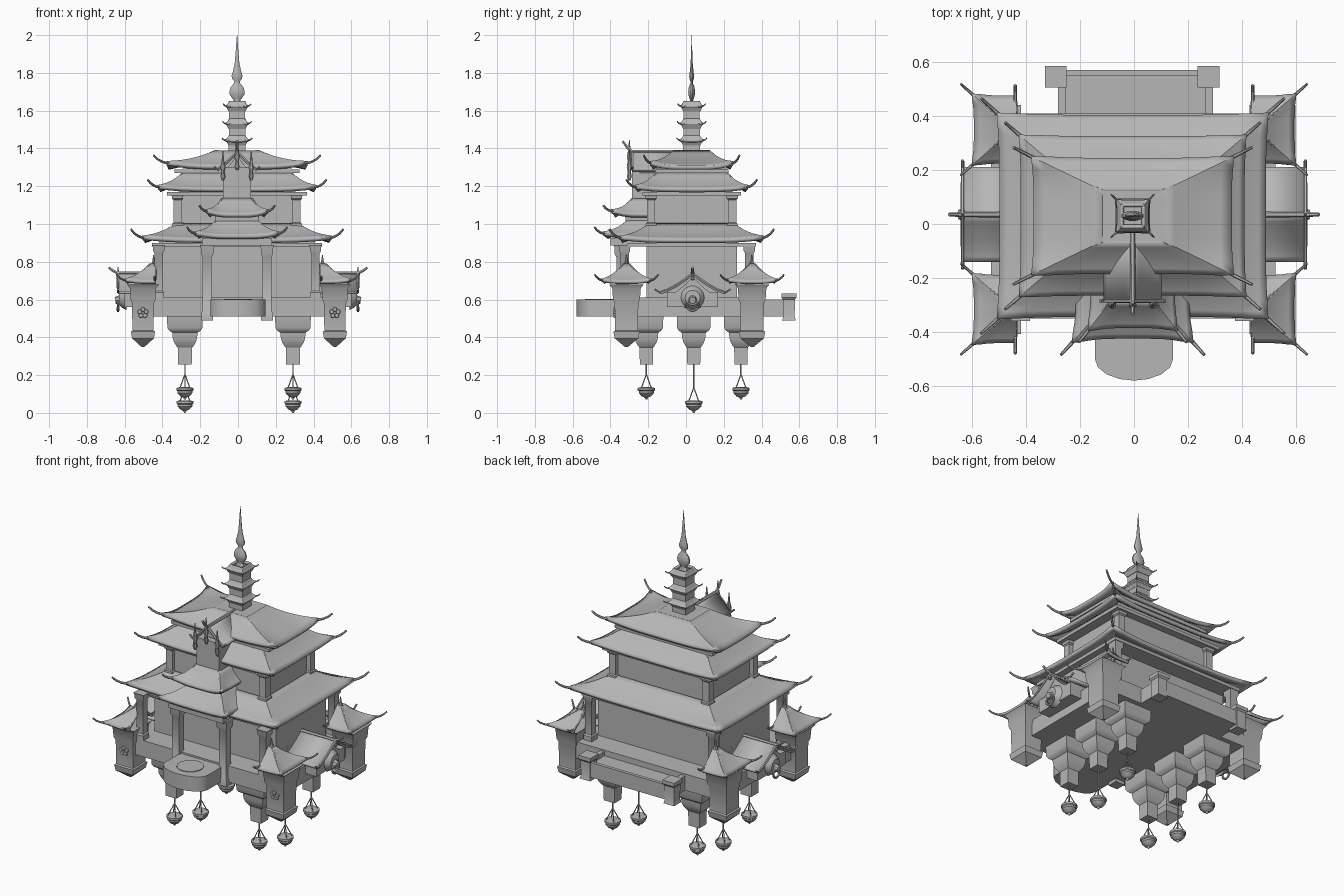
import bpy, bmesh, math
from mathutils import Vector

cube = bpy.data.objects.get("Cube")
if cube:
    bpy.data.objects.remove(cube)

stone = bpy.data.materials.new("stone_grey")
stone.use_nodes = True
GREY = (0.47, 0.47, 0.47, 1)
stone.diffuse_color = GREY
stone.node_tree.nodes["Principled BSDF"].inputs["Base Color"].default_value = GREY
CX, CY = -0.005, 0.03
parts = []


def finish(name, bm):
    me = bpy.data.meshes.new(name)
    bmesh.ops.remove_doubles(bm, verts=bm.verts, dist=0.0002)
    bmesh.ops.recalc_face_normals(bm, faces=bm.faces)
    bm.to_mesh(me)
    bm.free()
    ob = bpy.data.objects.new(name, me)
    bpy.context.collection.objects.link(ob)
    me.materials.append(stone)
    parts.append(ob)
    return ob


def loft(name, rings):
    """Closed skin through rings of equal point count, capped at both ends."""
    bm = bmesh.new()
    rows = [[bm.verts.new(p) for p in r] for r in rings]
    n = len(rows[0])
    for a, b in zip(rows, rows[1:]):
        for i in range(n):
            bm.faces.new((a[i], a[(i + 1) % n], b[(i + 1) % n], b[i]))
    bm.faces.new(rows[0][::-1])
    bm.faces.new(rows[-1])
    return finish(name, bm)


def box(name, x0, x1, y0, y1, z0, z1):
    return loft(name, [[(x0, y0, z), (x1, y0, z), (x1, y1, z), (x0, y1, z)] for z in (z0, z1)])


def stack(name, x, y, prof, ratio=1.0, sides=4):
    """Upright turned or square part from (height, half width) pairs."""
    k = 1 / math.cos(math.pi / sides) if sides == 4 else 1
    angs = [2 * math.pi * (i + 0.5) / sides for i in range(sides)]
    return loft(name, [[(x + r * k * math.cos(a), y + r * k * ratio * math.sin(a), z)
                        for a in angs] for z, r in prof])


def tube(name, pts, r0, r1, sides=6):
    """Tapered bar along a path."""
    pts = [Vector(p) for p in pts]
    rings = []
    for i, p in enumerate(pts):
        d = (pts[min(i + 1, len(pts) - 1)] - pts[max(i - 1, 0)]).normalized()
        u = d.cross(Vector((0, 0, 1)) if abs(d.z) < 0.95 else Vector((1, 0, 0))).normalized()
        v = d.cross(u)
        r = r0 + (r1 - r0) * i / (len(pts) - 1)
        rings.append([p + r * (math.cos(2 * math.pi * k / sides) * u +
                               math.sin(2 * math.pi * k / sides) * v) for k in range(sides)])
    return loft(name, rings)


def thicken(ob, t):
    m = ob.modifiers.new("thickness", 'SOLIDIFY')
    m.thickness, m.offset = t, 0


def roof(name, x, y, z0, z1, eave, top, flare, lift, curl, thick=0.022, ridge=0.011, cut=None):
    """Sweeping hipped roof: concave slopes, raised corners, long curled hip ridges."""
    def point(side, u, t):
        hx = top[0] + (eave[0] - top[0]) * (1 - t)
        hy = top[1] + (eave[1] - top[1]) * (1 - t)
        e = (1 - t) ** 2 * abs(u) ** 4
        z = z0 + (z1 - z0) * (0.6 * t + 0.4 * t * t) + lift * e
        a, b = u * (hx + flare * e), hy + flare * e
        c, d = hx + flare * e, u * (hy + flare * e)
        px, py = ((a, -b), (c, d), (-a, b), (-c, -d))[side]
        return Vector((x + px, y + py, z))
    bm = bmesh.new()
    n, m = 14, 6
    for s in range(4):
        g = [[bm.verts.new(point(s, -1 + 2 * i / n, j / m)) for i in range(n + 1)]
             for j in range(m + 1)]
        for j in range(m):
            for i in range(n):
                bm.faces.new((g[j][i], g[j][i + 1], g[j + 1][i + 1], g[j + 1][i]))
    if cut is not None:
        bmesh.ops.remove_doubles(bm, verts=bm.verts, dist=0.0002)
        bmesh.ops.bisect_plane(bm, geom=bm.verts[:] + bm.edges[:] + bm.faces[:],
                               plane_co=(cut, 0, 0), plane_no=(-math.copysign(1, cut), 0, 0),
                               clear_outer=True)
    thicken(finish(name, bm), thick)
    for s in range(4):
        path = [point(s, 1, j / m) for j in range(m, -1, -1)]
        if cut is not None and path[-1].x * math.copysign(1, cut) < abs(cut):
            continue
        corner = path[-1].copy()
        out = ((corner - path[-2]) * Vector((1, 1, 0))).normalized() * curl
        path += [corner + out * k + Vector((0, 0, curl * h)) for k, h in ((.35, .1), (.7, .28), (1, .55))]
        tube(name + "_hip_ridge", path, ridge, ridge * 0.5)


def gable(name, origin, along, across, length, half, z0, z1, power, thick=0.014):
    """Sagging two-slope roof with a filled pediment and curled ridge beam."""
    o, f, s = Vector(origin), Vector(along), Vector(across)
    n = 8
    line = [(-1 + i / n) for i in range(2 * n + 1)]

    def height(v):
        return z0 + (z1 - z0) * (1 - abs(v)) ** power
    bm = bmesh.new()
    rows = [[bm.verts.new(o + f * d + s * v * half + Vector((0, 0, height(v)))) for v in line]
            for d in (0, length)]
    for i in range(2 * n):
        bm.faces.new((rows[0][i], rows[0][i + 1], rows[1][i + 1], rows[1][i]))
    thicken(finish(name, bm), thick)
    loft(name + "_pediment", [[o + f * d + s * v * half * 0.75 + Vector((0, 0, height(v) - 0.015)) for v in line]
                              for d in (0, length * 0.85)])
    zr = Vector((0, 0, z1 + 0.005))
    tube(name + "_ridge", [o + zr, o + f * length + zr, o + f * (length + 0.025) + zr * 1.015,
                           o + f * (length + 0.05) + zr * 1.04], 0.011, 0.007)
    for k in (-1, 1):
        tube(name + "_edge", [o + f * length + s * v * half * k + Vector((0, 0, height(v) + 0.004))
                              for v in (0, .25, .5, .75, 1)] +
             [o + f * length + s * half * k * 1.15 + Vector((0, 0, z0 + 0.02))], 0.008, 0.006)


# Base deck, front landing and rear balcony
box("base_deck", -0.53, 0.525, -0.35, 0.41, 0.51, 0.61)
arc = [(-0.145, -0.33), (-0.145, -0.50)] + [
    (-0.145 * math.cos(a), -0.50 - 0.08 * math.sin(a)) for a in (0.4, 0.8, 1.2, 1.57, 1.94, 2.34, 2.74)
] + [(0.145, -0.50), (0.145, -0.33)]
loft("front_landing", [[(p, q, z) for p, q in arc] for z in (0.51, 0.6)])
stack("landing_disc", 0, -0.46, [(0.595, 0.075), (0.604, 0.075)], 1, 24)
box("balcony_floor", -0.28, 0.29, 0.40, 0.56, 0.51, 0.575)
box("balcony_rear_wall", -0.28, 0.29, 0.55, 0.57, 0.51, 0.6)
for s in (-1, 1):
    box("balcony_side_wall", 0.005 + s * 0.273 - 0.014, 0.005 + s * 0.273 + 0.014, 0.40, 0.56, 0.51, 0.6)
    stack("balcony_post", -0.007 + s * 0.283, 0.545,
          [(0.49, 0.036), (0.51, 0.03), (0.60, 0.032), (0.61, 0.04), (0.632, 0.04)])

# Storey walls and eave soffits
for name, hx, hy, z0, z1 in (
        ("lower_storey", 0.41, 0.24, 0.6, 0.92), ("middle_storey", 0.31, 0.215, 0.92, 1.2),
        ("upper_storey", 0.29, 0.19, 1.2, 1.295), ("lower_cornice", 0.45, 0.34, 0.88, 0.9),
        ("middle_cornice", 0.37, 0.26, 1.15, 1.17), ("upper_cornice", 0.33, 0.195, 1.27, 1.288),
        ("roof_cap", 0.115, 0.093, 1.35, 1.388)):
    box(name, CX - hx, CX + hx, CY - hy, CY + hy, z0, z1)

# Main roof tiers
roof("lower_roof", CX, CY, 0.91, 0.995, (0.49, 0.37), (0.32, 0.22), 0.012, 0.018, 0.08)
roof("middle_roof", CX, CY, 1.178, 1.268, (0.41, 0.29), (0.28, 0.18), 0.01, 0.018, 0.07)
roof("upper_roof", CX, CY, 1.298, 1.382, (0.365, 0.21), (0.11, 0.09), 0.01, 0.025, 0.075)


# Columns
def column(x, y, z0, z1, r):
    h = z1 - z0
    stack("column", x, y, [(z0, r * 1.3), (z0 + h * .1, r * 1.3), (z0 + h * .13, r), (z1 - h * .16, r),
                           (z1 - h * .12, r * 1.35), (z1 - h * .05, r * 1.35), (z1, r * 1.6)])


for s in (-1, 1):
    for y in (-0.325, 0.335):
        column(CX + s * 0.415, y, 0.61, 0.89, 0.022)
    column(CX + s * 0.158, -0.345, 0.49, 0.89, 0.024)
    for t in (-1, 1):
        column(CX + s * 0.315, CY + t * 0.215, 0.985, 1.155, 0.022)

# Front porch tower
box("porch_ceiling", -0.19, 0.18, -0.4, -0.15, 0.885, 0.925)
roof("porch_lower_roof", CX, -0.22, 0.93, 1.02, (0.205, 0.2), (0.10, 0.08), 0.02, 0.02, 0.06)
box("porch_room", -0.12, 0.11, -0.32, -0.15, 0.95, 1.045)
roof("porch_upper_roof", CX, -0.22, 1.043, 1.13, (0.15, 0.16), (0.075, 0.06), 0.015, 0.025, 0.055)
box("porch_turret", -0.08, 0.07, -0.285, -0.1, 1.1, 1.30)
gable("dormer_roof", (CX, -0.03, 0), (0, -1, 0), (1, 0, 0), 0.255, 0.105, 1.285, 1.378, 1.15)
SPIKE = [(0, .006), (.02, .014), (.05, .009), (.07, .015), (.1, .008), (.16, .002)]
for x, z in ((0, 1.285), (-0.075, 1.23), (0.075, 1.23)):
    stack("dormer_finial", CX + x, -0.3, [(z + a, b) for a, b in SPIKE], 1, 8)

# Crowning pagoda spire
stack("spire_shaft", CX, CY, [(1.38, 0.045), (1.63, 0.042)])
for i, z in enumerate((1.437, 1.525, 1.618)):
    w = 0.06 - 0.003 * i
    stack("spire_cornice", CX, CY, [(z - 0.022, .045), (z, .056)])
    roof("spire_roof", CX, CY, z, z + 0.03, (w, w), (0.038, 0.038), 0.004, 0.006, 0.022, 0.012, 0.006)
stack("spire_finial", CX, CY, [
    (1.635, .03), (1.655, .018), (1.665, .026), (1.685, .04), (1.70, .042), (1.725, .035), (1.745, .016),
    (1.755, .015), (1.77, .027), (1.785, .03), (1.81, .022), (1.85, .013), (1.92, .007), (2.0, .001)], 0.45, 12)

# Corner turrets
for s in (-1, 1):
    for yc, side in ((-0.315, -1), (0.35, 1)):
        stack("corner_turret", 0.005 + s * 0.508, yc, [
            (0.35, .008), (0.365, .025), (0.395, .058), (0.43, .064), (0.435, .056),
            (0.58, .058), (0.60, .066), (0.66, .07), (0.68, .085)], 1.08)
        roof("turret_roof", s * 0.45, yc, 0.69, 0.785, (0.14, 0.122), (0.012, 0.012), 0.01, 0.012,
             0.055, 0.016, 0.009, cut=s * 0.435)
        stack("turret_finial", s * 0.447, yc, [(0.74 + a * .6, b) for a, b in SPIKE], 1, 8)
        for t in (-1, 1):
            tube("turret_verge", [(s * 0.44, yc + t * d, z) for d, z in
                 ((0, .785), (.05, .74), (.1, .705), (.14, .705), (.165, .725))], 0.009, 0.006)
    # Rosette on the front turret
    for k in range(5):
        a = math.pi / 2 + k * 2 * math.pi / 5
        px, pz = 0.005 + s * 0.508 + .018 * math.cos(a), 0.53 + .018 * math.sin(a)
        tube("rosette_petal", [(px, -0.37, pz), (px, -0.385, pz)], 0.015, 0.01, 8)

# Side porches with a round mask and ring
for s in (-1, 1):
    box("side_porch", *sorted((s * 0.4, s * 0.6)), CY - 0.13, CY + 0.14, 0.56, 0.64)
    gable("side_porch_roof", (s * 0.4, 0.035, 0), (s, 0, 0), (0, 1, 0), 0.235, 0.175, 0.635, 0.735, 1.4)
    tube("mask", [(s * .59, .035, .61), (s * .615, .035, .61), (s * .63, .035, .61)], 0.068, 0.04, 14)
    tube("mask_snout", [(s * .62, .035, .60), (s * .65, .035, .595)], 0.025, 0.018, 8)
    ring = [(s * .635, .035 + .03 * math.cos(a * math.pi / 8), .57 + .03 * math.sin(a * math.pi / 8))
            for a in range(17)]
    tube("mask_ring", ring, 0.007, 0.007)
    stack("side_porch_finial", s * 0.635, 0.035, [(0.70 + a * .45, b * .8) for a, b in SPIKE], 1, 8)

# Hanging corbels with lantern bowls
for s in (-1, 1):
    for y, drop in ((-0.21, 0.07), (0.041, 0.0), (0.291, 0.07)):
        x = 0.005 + s * 0.286
        stack("corbel", x, y, [(0.52, .095), (0.45, .093), (0.435, .083), (0.425, .067), (0.395, .064),
                               (0.375, .058), (0.355, .046), (0.345, .038), (0.255, .036)], 0.95)
        tube("lantern_rope", [(x, y, 0.26), (x, y, drop + 0.135)], 0.004, 0.004)
        for k in range(4):
            a = math.pi / 4 + k * math.pi / 2
            tube("lantern_strap", [(x, y, drop + 0.135),
                                   (x + .038 * math.cos(a), y + .038 * math.sin(a), drop + 0.06)], 0.003, 0.003, 5)
        stack("lantern_bowl", x, y, [(drop, .004), (drop + .012, .01), (drop + .018, .025), (drop + .035, .04),
                                     (drop + .045, .04), (drop + .05, .046), (drop + .062, .046),
                                     (drop + .066, .03)], 1, 14)

# Keep creases sharp and curves smooth
bpy.ops.object.select_all(action='DESELECT')
for ob in parts:
    ob.select_set(True)
bpy.context.view_layer.objects.active = parts[0]
bpy.ops.object.shade_smooth_by_angle(angle=math.radians(35))
